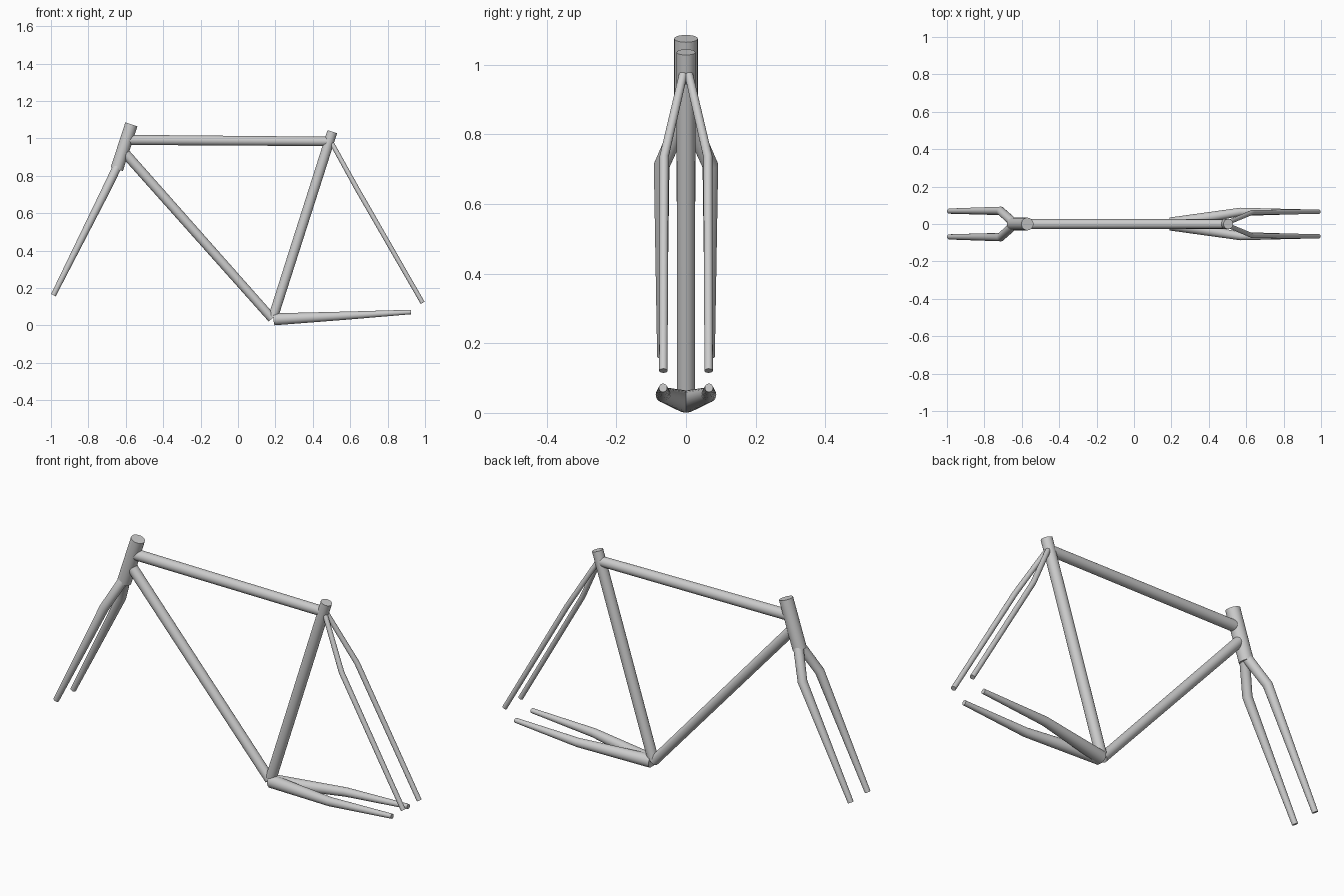
import bpy
import math

if "Cube" in bpy.data.objects:
    bpy.data.objects.remove(bpy.data.objects["Cube"])


def tube(name, points):
    """Round capped tube through (x, y, z, radius) points."""
    cu = bpy.data.curves.new(name, 'CURVE')
    cu.dimensions = '3D'
    cu.bevel_depth = 1.0
    cu.bevel_resolution = 10
    cu.use_fill_caps = True
    sp = cu.splines.new('POLY')
    sp.points.add(len(points) - 1)
    for p, (x, y, z, r) in zip(sp.points, points):
        p.co = (x, y, z, 1)
        p.radius = r
    ob = bpy.data.objects.new(name, cu)
    bpy.context.collection.objects.link(ob)
    bpy.ops.object.select_all(action='DESELECT')
    ob.select_set(True)
    bpy.context.view_layer.objects.active = ob
    bpy.ops.object.convert(target='MESH')
    bpy.ops.object.shade_smooth_by_angle(angle=math.radians(40))
    return bpy.context.object


# Main triangle
tube("head_tube", [(-0.57, 0, 1.075, 0.034), (-0.648, 0, 0.836, 0.034)])
tube("top_tube", [(-0.58, 0, 0.992, 0.027), (0.49, 0, 0.984, 0.025)])
tube("down_tube", [(-0.61, 0, 0.928, 0.026), (0.182, 0, 0.037, 0.024)])
tube("seat_tube", [(0.504, 0, 1.036, 0.027), (0.188, 0, 0.045, 0.026)])

# Paired fork blades and rear stays
for side, s in (("left", 1), ("right", -1)):
    tube("fork_blade_" + side, [(-0.645, s * 0.008, 0.85, 0.024),
                                (-0.713, s * 0.07, 0.71, 0.023),
                                (-0.987, s * 0.069, 0.162, 0.014)])
    tube("seat_stay_" + side, [(0.503, s * 0.008, 0.972, 0.012),
                               (0.634, s * 0.063, 0.735, 0.013),
                               (0.987, s * 0.065, 0.121, 0.012)])
    tube("chain_stay_" + side, [(0.195, s * 0.003, 0.033, 0.032),
                                (0.57, s * 0.065, 0.052, 0.022),
                                (0.925, s * 0.066, 0.072, 0.012)])
